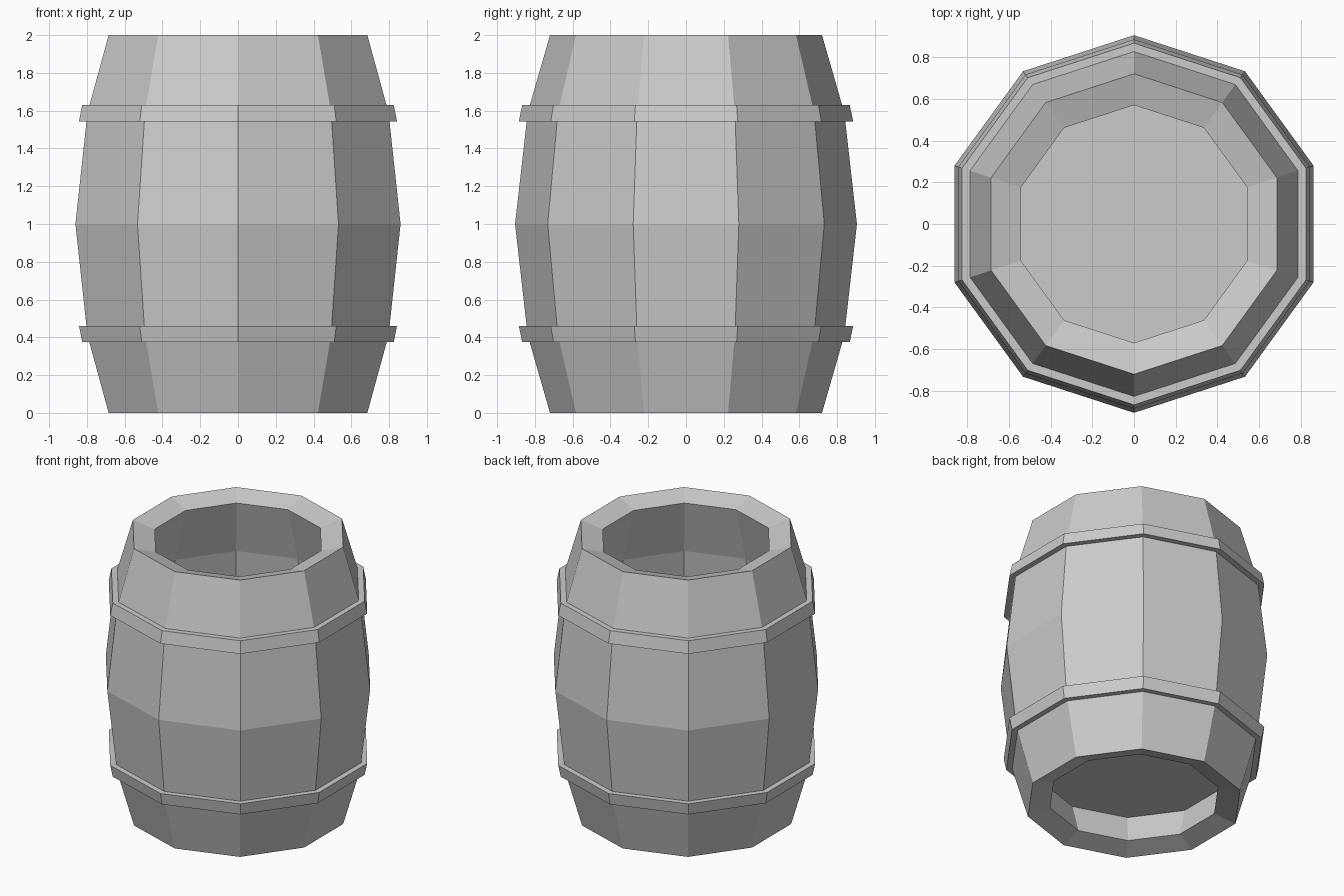
import bpy
import math

cube = bpy.data.objects.get("Cube")
if cube:
    bpy.data.objects.remove(cube, do_unlink=True)

SIDES = 10

grey = bpy.data.materials.new("plain grey")
grey.use_nodes = True
colour = (0.6, 0.6, 0.6, 1)
grey.diffuse_color = colour
grey.node_tree.nodes["Principled BSDF"].inputs["Base Color"].default_value = colour


def lathe(name, profile):
    """Sweep a closed counter-clockwise (radius, z) profile around z, with corners on the y axis."""
    n = len(profile)
    verts = []
    for s in range(SIDES):
        a = 2 * math.pi * s / SIDES + math.pi / 2
        verts += [(r * math.cos(a), r * math.sin(a), z) for r, z in profile]
    faces = []
    for s in range(SIDES):
        t = (s + 1) % SIDES
        for i in range(n):
            j = (i + 1) % n
            faces.append((s * n + i, t * n + i, t * n + j, s * n + j))
    return make_object(name, verts, faces)


def make_object(name, verts, faces):
    mesh = bpy.data.meshes.new(name)
    mesh.from_pydata(verts, [], faces)
    mesh.materials.append(grey)
    obj = bpy.data.objects.new(name, mesh)
    bpy.context.collection.objects.link(obj)
    return obj


# Hollow staved wall, open at both ends, with rims square to the wall
outer = [(0.72, 0), (0.838, 0.41), (0.905, 1), (0.838, 1.59), (0.72, 2)]
inner = [(0.57, 1.955), (0.685, 1.555), (0.755, 1), (0.685, 0.445), (0.57, 0.045)]
lathe("barrel_wall", outer + inner)

# Hoops, each wider on the side towards the middle
lathe("lower_hoop", [(0.80, 0.375), (0.867, 0.375), (0.885, 0.46), (0.80, 0.46)])
lathe("upper_hoop", [(0.80, 1.543), (0.885, 1.543), (0.867, 1.63), (0.80, 1.63)])

# Recessed floor board
bpy.ops.mesh.primitive_cylinder_add(vertices=SIDES, radius=0.66, depth=0.06, location=(0, 0, 0.285))
floor = bpy.context.object
floor.name = "floor_board"
floor.data.materials.append(grey)
